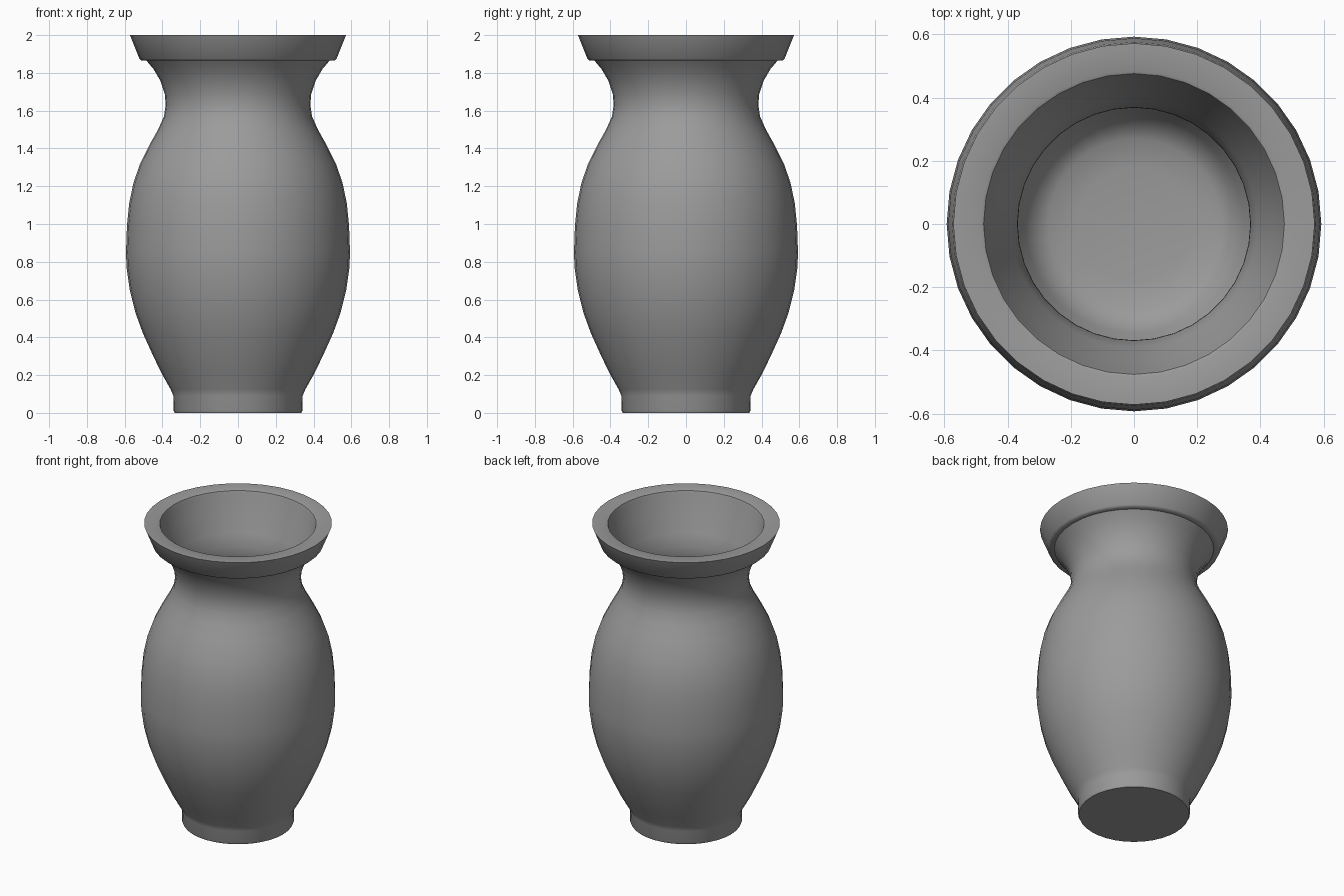
import bpy, bmesh
from math import cos, sin, tau, radians

if "Cube" in bpy.data.objects:
    bpy.data.objects.remove(bpy.data.objects["Cube"])

SIDES = 36


def lathe(name, profile):
    """Revolve an (r, z) profile round z; r = 0 makes a pole."""
    bm = bmesh.new()
    rings = []
    for r, z in profile:
        n = 1 if r == 0 else SIDES
        rings.append([bm.verts.new((r * cos(tau * i / SIDES), r * sin(tau * i / SIDES), z))
                      for i in range(n)])
    for a, b in zip(rings, rings[1:]):
        for i in range(SIDES):
            j = (i + 1) % SIDES
            quad = [a[i % len(a)], a[j % len(a)], b[j % len(b)], b[i % len(b)]]
            bm.faces.new(list(dict.fromkeys(quad)))
    bmesh.ops.recalc_face_normals(bm, faces=bm.faces)
    mesh = bpy.data.meshes.new(name)
    bm.to_mesh(mesh)
    bm.free()
    obj = bpy.data.objects.new(name, mesh)
    bpy.context.collection.objects.link(obj)
    bpy.ops.object.select_all(action='DESELECT')
    obj.select_set(True)
    bpy.context.view_layer.objects.active = obj
    bpy.ops.object.shade_smooth_by_angle(angle=radians(40))
    return obj


# Outside: foot, belly, neck
outer = [(0, 0), (0.335, 0), (0.341, 0.012), (0.342, 0.09), (0.357, 0.125),
         (0.405, 0.21), (0.453, 0.31), (0.503, 0.42), (0.543, 0.53), (0.573, 0.65),
         (0.59, 0.77), (0.593, 0.85), (0.588, 0.99), (0.576, 1.11), (0.553, 1.22),
         (0.518, 1.32), (0.468, 1.42), (0.423, 1.50), (0.392, 1.57), (0.383, 1.63),
         (0.388, 1.69), (0.412, 1.76), (0.447, 1.82), (0.485, 1.865)]
# Flared lip with a flat top
lip = [(0.51, 1.865), (0.522, 1.875), (0.572, 2.0), (0.485, 2.0), (0.476, 1.996), (0.47, 1.98)]
# Hollow inside and rounded floor
inner = [(0.445, 1.87), (0.39, 1.75), (0.369, 1.67), (0.368, 1.62), (0.376, 1.56),
         (0.405, 1.49), (0.45, 1.41), (0.50, 1.31), (0.535, 1.21), (0.558, 1.10),
         (0.57, 0.99), (0.575, 0.85), (0.555, 0.65), (0.525, 0.53), (0.485, 0.42),
         (0.435, 0.31), (0.385, 0.21), (0.345, 0.13), (0.315, 0.085), (0.27, 0.06),
         (0.18, 0.05), (0, 0.045)]

vase = lathe("vase", outer + lip + inner)

# Dark grey clay
clay = bpy.data.materials.new("dark_clay")
clay.diffuse_color = (0.33, 0.33, 0.33, 1)
clay.use_nodes = True
clay.node_tree.nodes["Principled BSDF"].inputs["Base Color"].default_value = clay.diffuse_color
vase.data.materials.append(clay)
